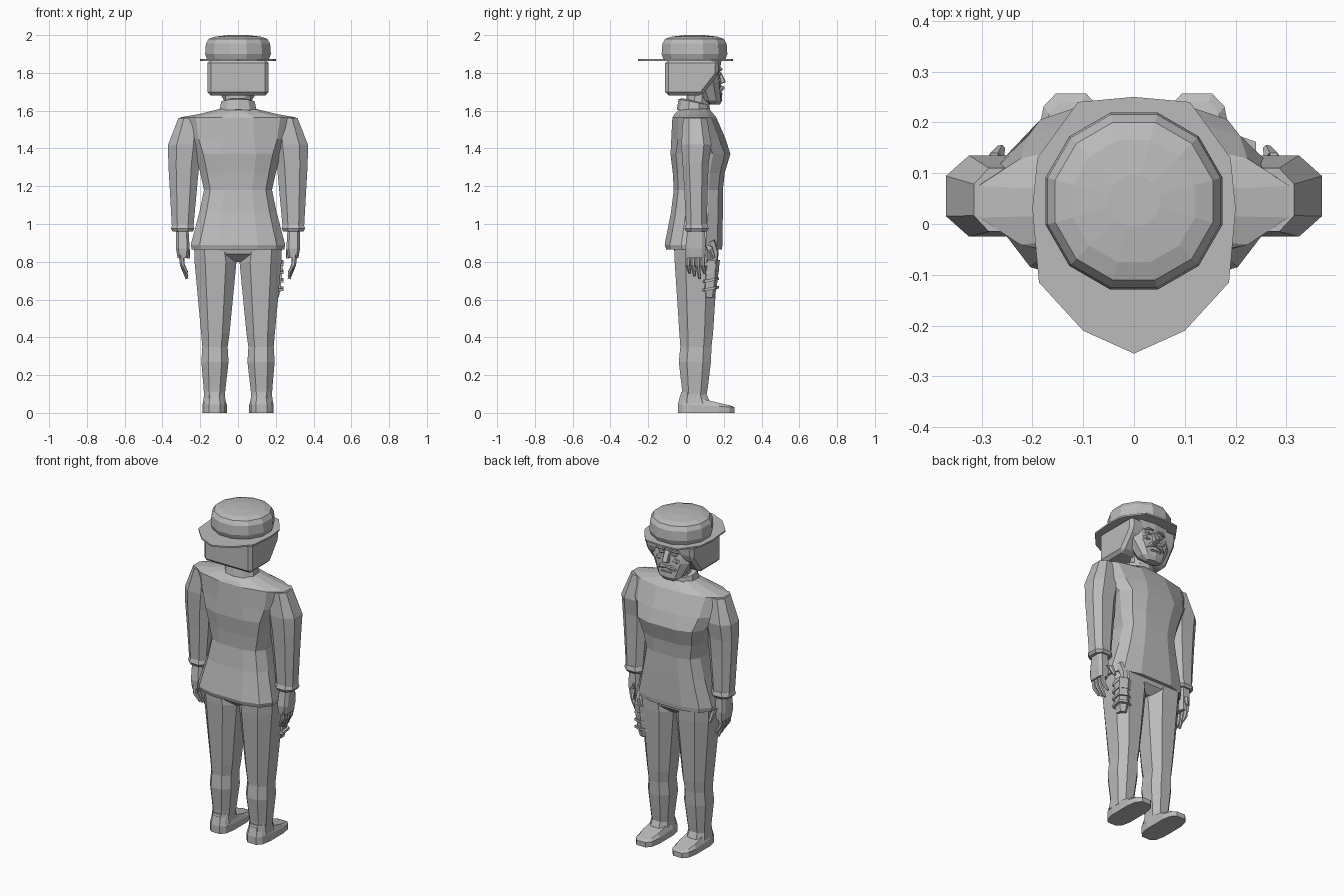
import bpy, bmesh, math
from mathutils import Vector

cube = bpy.data.objects.get("Cube")
if cube:
    bpy.data.objects.remove(cube, do_unlink=True)

shade = (.5, .5, .5, 1)
grey = bpy.data.materials.new("plain grey")
grey.use_nodes = True
grey.diffuse_color = shade
grey.node_tree.nodes["Principled BSDF"].inputs["Base Color"].default_value = shade


def skin(name, rings, paired=False):
    """Join rings of points into a closed skin, mirrored when paired."""
    bm = bmesh.new()
    rows = [[bm.verts.new(point) for point in ring] for ring in rings]
    count = len(rows[0])
    for low, high in zip(rows, rows[1:]):
        for i in range(count):
            j = (i + 1) % count
            bm.faces.new((low[i], low[j], high[j], high[i]))
    bm.faces.new(rows[0])
    bm.faces.new(rows[-1])
    bmesh.ops.recalc_face_normals(bm, faces=bm.faces)
    mesh = bpy.data.meshes.new(name)
    bm.to_mesh(mesh)
    bm.free()
    mesh.materials.append(grey)
    part = bpy.data.objects.new(name, mesh)
    bpy.context.collection.objects.link(part)
    if paired:
        part.modifiers.new("other side", 'MIRROR')
    return part


def ring(z, wide, back, front, x=0, sides=8, power=.8, tilt=0):
    """Level outline; a low power is boxy and a high power is pointed."""
    middle, deep = (front + back) / 2, (front - back) / 2
    reach = math.cos(math.pi / sides)
    points = []
    for i in range(sides):
        angle = math.tau * (i + .5) / sides
        c, s = math.cos(angle) / reach, math.sin(angle) / reach
        across = math.copysign(abs(c) ** power, c)
        along = math.copysign(abs(s) ** power, s)
        points.append((x + wide * across, middle + deep * along, z + tilt * along))
    return points


def prism(name, outline, wide, bevel):
    """Side outline of (y, z) points pushed across x."""
    part = skin(name, [[(x, y, z) for y, z in outline] for x in (-wide, wide)])
    modifier = part.modifiers.new("bevel", 'BEVEL')
    modifier.width, modifier.segments = bevel, 1


def tube(name, path, radii, paired=True, sides=6):
    """Tapered limb along a path."""
    points = [Vector(point) for point in path]
    rings = []
    for i, (point, radius) in enumerate(zip(points, radii)):
        ahead = points[min(i + 1, len(points) - 1)]
        along = (ahead - points[max(i - 1, 0)]).normalized()
        u = along.orthogonal().normalized()
        v = along.cross(u)
        angles = [math.tau * k / sides for k in range(sides)]
        rings.append([point + radius * (u * math.cos(a) + v * math.sin(a)) for a in angles])
    skin(name, rings, paired)


# Hat: upright band, rounded dome, and a brim longer at the back
hat_y = .045


def hat_ring(z, radius):
    return ring(z, radius, hat_y - radius, hat_y + radius, sides=12, power=1)


skin("hat_crown", [hat_ring(z=1.87, radius=.163), hat_ring(z=1.9, radius=.174),
                   hat_ring(z=1.955, radius=.17), hat_ring(z=1.98, radius=.155),
                   hat_ring(z=1.992, radius=.12), hat_ring(z=2, radius=.05)])
brim_side = [(.11, .24), (.19, .13), (.2, .03), (.187, -.115), (.1, -.21)]
brim = [(0, .25), *brim_side, (0, -.255), *[(-x, y) for x, y in reversed(brim_side)]]
skin("hat_brim", [[(x, y, z) for x, y in brim] for z in (1.864, 1.873)])

# Hair around the head
prism("hair", [(-.11, 1.68), (.085, 1.68), (.17, 1.79), (.175, 1.87), (-.11, 1.87)],
      wide=.162, bevel=.018)

# Face with nose, lips, moustache, brows, eyes and cheeks
skin("face", [ring(z=1.632, wide=.04, back=.13, front=.178, sides=10),
              ring(z=1.655, wide=.075, back=.09, front=.19, sides=10),
              ring(z=1.75, wide=.125, back=.05, front=.183, sides=10),
              ring(z=1.8, wide=.13, back=.05, front=.175, sides=10),
              ring(z=1.865, wide=.13, back=.05, front=.185, sides=10)])
prism("nose", [(.17, 1.82), (.188, 1.8), (.212, 1.75), (.18, 1.74)], wide=.018, bevel=.004)
prism("lips", [(.17, 1.695), (.198, 1.69), (.17, 1.67)], wide=.035, bevel=.003)


def face_detail(name, inner, outer, z, front, thick, drop=0):
    centre = (inner + outer) / 2
    tube(name, [(inner, front, z), (centre, front, z), (outer, front - .02, z - drop)],
         [thick / 2, thick, thick / 2])


face_detail("moustache", inner=0, outer=.065, z=1.72, front=.193, thick=.013, drop=.02)
face_detail("brows", inner=.015, outer=.085, z=1.82, front=.185, thick=.009, drop=.01)
face_detail("eyes", inner=.025, outer=.07, z=1.795, front=.176, thick=.011)
face_detail("cheeks", inner=.03, outer=.09, z=1.76, front=.173, thick=.016)

# Neck and tilted collar
skin("neck", [ring(z=1.57, wide=.07, back=0, front=.115, sides=10, power=1),
              ring(z=1.72, wide=.064, back=.01, front=.13, sides=10, power=1)])
skin("collar", [ring(z=1.59, wide=.1, back=-.045, front=.125, sides=10, power=1, tilt=-.015),
                ring(z=1.645, wide=.088, back=-.035, front=.12, sides=10, power=1, tilt=-.015),
                ring(z=1.65, wide=.07, back=-.015, front=.11, sides=10, power=1, tilt=-.015)])


# Jacket body, from flared hem to sloping shoulders
def jacket_ring(z, wide, back, front, power=.65):
    return ring(z, wide, back, front, sides=12, power=power)


skin("jacket", [jacket_ring(z=.865, wide=.245, back=-.105, front=.19),
                jacket_ring(z=.89, wide=.25, back=-.113, front=.193),
                jacket_ring(z=1.06, wide=.205, back=-.08, front=.195),
                jacket_ring(z=1.18, wide=.18, back=-.065, front=.195),
                jacket_ring(z=1.27, wide=.2, back=-.07, front=.205),
                jacket_ring(z=1.37, wide=.225, back=-.082, front=.235),
                jacket_ring(z=1.45, wide=.275, back=-.078, front=.21, power=.9),
                jacket_ring(z=1.565, wide=.305, back=-.072, front=.16, power=1),
                jacket_ring(z=1.583, wide=.2, back=-.06, front=.145, power=1),
                jacket_ring(z=1.612, wide=.085, back=-.03, front=.12, power=1)])

# Sleeves, cuffs and palms
skin("sleeves", [ring(x=.293, z=.985, wide=.057, back=0, front=.11),
                 ring(x=.289, z=1.2, wide=.073, back=-.01, front=.115),
                 ring(x=.287, z=1.32, wide=.082, back=-.018, front=.12),
                 ring(x=.28, z=1.42, wide=.09, back=-.025, front=.135),
                 ring(x=.257, z=1.562, wide=.058, back=-.015, front=.11)], paired=True)
skin("cuffs", [ring(x=.293, z=.96, wide=.053, back=0, front=.11),
               ring(x=.293, z=.975, wide=.062, back=-.008, front=.12),
               ring(x=.293, z=1, wide=.055, back=0, front=.113)], paired=True)
skin("palms", [ring(x=.293, z=.82, wide=.027, back=0, front=.1, power=.5),
               ring(x=.292, z=.87, wide=.036, back=-.005, front=.105, power=.5),
               ring(x=.295, z=.97, wide=.033, back=.01, front=.1, power=.5)], paired=True)

# Fingers curling inward, and thumbs
for i, name in enumerate(("little", "ring", "middle", "index")):
    y = .01 + .026 * i
    tip = .74 - .015 * (i % 3)
    tube(name + "_fingers", [(.3, y, .84), (.295, y, .785), (.27, y + .01, tip)],
         [.015, .013, .008])
tube("thumbs", [(.285, .085, .9), (.272, .128, .87), (.262, .148, .82)], [.02, .017, .009])

# Hips and trouser legs
skin("hips", [ring(z=.8, wide=.15, back=-.01, front=.12, sides=12),
              ring(z=.84, wide=.222, back=-.058, front=.165, sides=12, power=.65),
              ring(z=.89, wide=.232, back=-.07, front=.175, sides=12, power=.65)])
skin("trousers", [ring(x=.125, z=.07, wide=.053, back=-.018, front=.105),
                  ring(x=.124, z=.13, wide=.058, back=-.022, front=.115),
                  ring(x=.122, z=.27, wide=.072, back=-.038, front=.132),
                  ring(x=.122, z=.35, wide=.067, back=-.03, front=.135),
                  ring(x=.12, z=.42, wide=.075, back=-.035, front=.143),
                  ring(x=.119, z=.8, wide=.111, back=-.06, front=.168),
                  ring(x=.126, z=.87, wide=.106, back=-.062, front=.17)], paired=True)


# Shoes sloping down from the ankle to the toe
def shoe_ring(height, slope, wide, back=-.043, front=.257):
    outline = ring(0, wide, back, front, x=.124, sides=12, power=.6)
    return [(x, y, height - slope * max(y, 0)) for x, y, z in outline]


skin("shoes", [shoe_ring(height=0, slope=0, wide=.065),
               shoe_ring(height=.045, slope=.06, wide=.065),
               shoe_ring(height=.095, slope=.24, wide=.052, back=-.03, front=.24)], paired=True)
skin("shoe_ankles", [ring(x=.125, z=.05, wide=.061, back=-.036, front=.13),
                     ring(x=.125, z=.11, wide=.053, back=-.026, front=.105)], paired=True)

# Holstered tool hanging at the front of one hip
skin("holster", [ring(x=.19, z=.61, wide=.025, back=.1, front=.148, sides=6),
                 ring(x=.188, z=.66, wide=.038, back=.09, front=.158, sides=6),
                 ring(x=.19, z=.81, wide=.05, back=.1, front=.175, sides=6)])
tube("tool_grip", [(.19, .14, .79), (.2, .15, .85), (.21, .13, .91)], [.028, .024, .026],
     paired=False)
for k in range(4):
    base = .65 + .045 * k
    skin(f"holster_band_{k + 1}", [ring(z=z, x=.19, wide=.05, back=.083, front=.17, sides=6, tilt=.008)
                                   for z in (base, base + .014)])
